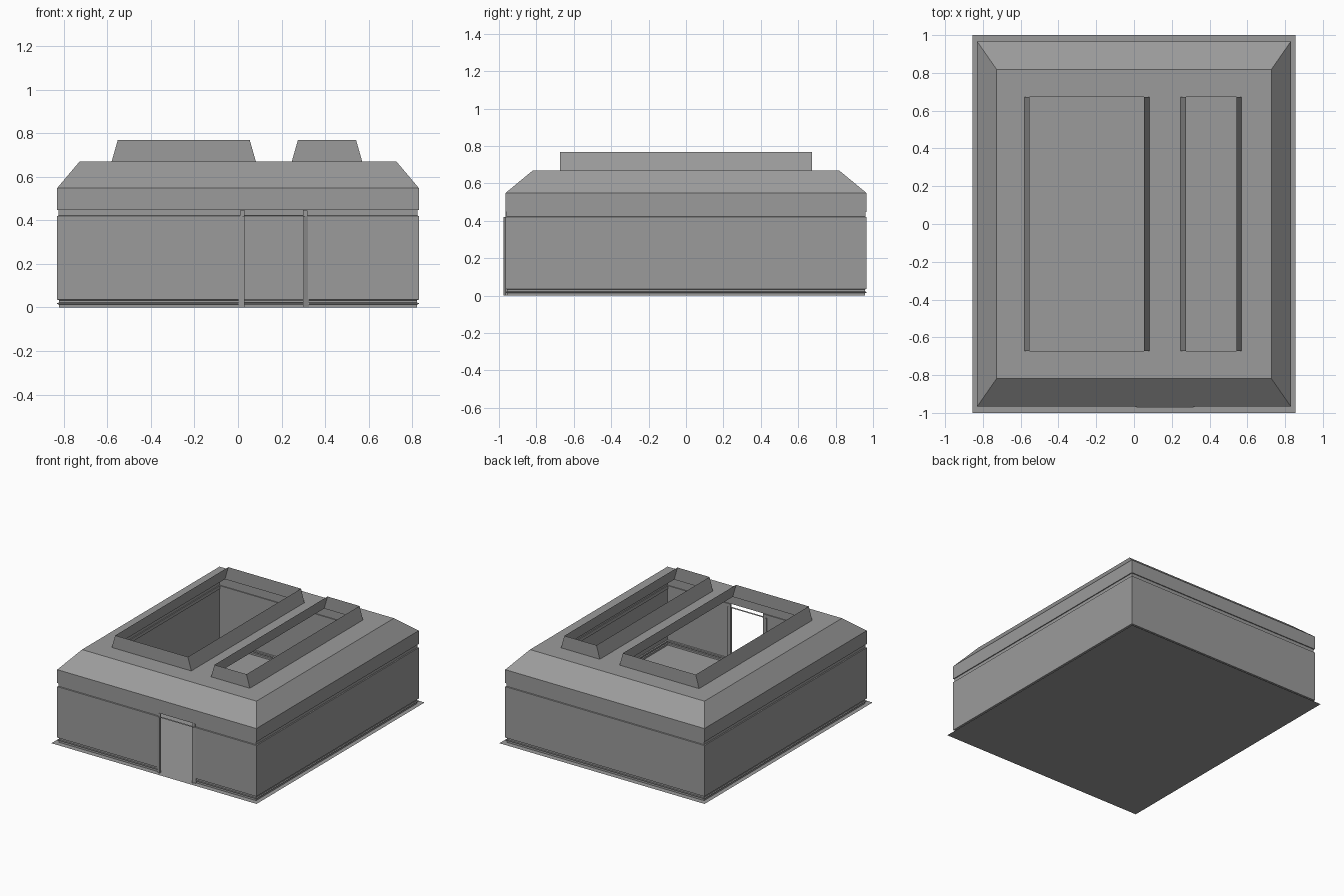
import bpy, bmesh

if "Cube" in bpy.data.objects:
    bpy.data.objects.remove(bpy.data.objects["Cube"])

HX, HY = 0.83, 0.966          # half size of the walls
DOOR = (0.03, 0.298)          # doorway x range
SKY = {"large_skylight": (-0.58, 0.082), "small_skylight": (0.247, 0.57)}
SKY_Y, ROOF_Z, SKY_Z = 0.673, 0.67, 0.768

# Dark grey for the whole building
grey = bpy.data.materials.new("dark_grey")
grey.diffuse_color = (0.33, 0.33, 0.33, 1)
grey.use_nodes = True
grey.node_tree.nodes["Principled BSDF"].inputs["Base Color"].default_value = grey.diffuse_color


def finish(name, bm):
    bmesh.ops.remove_doubles(bm, verts=bm.verts, dist=1e-5)
    me = bpy.data.meshes.new(name)
    bm.to_mesh(me)
    bm.free()
    me.materials.append(grey)
    ob = bpy.data.objects.new(name, me)
    bpy.context.collection.objects.link(ob)
    return ob


def loft(name, rings, skip=(), cap=False):
    """Join closed rings of points; skip side numbers to leave openings."""
    bm = bmesh.new()
    rows = [[bm.verts.new(p) for p in r] for r in rings]
    n = len(rows[0])
    for a, b in zip(rows, rows[1:]):
        for i in range(n):
            if i not in skip:
                j = (i + 1) % n
                bm.faces.new((a[i], a[j], b[j], b[i]))
    if cap:
        bm.faces.new(rows[0][::-1])
        bm.faces.new(rows[-1])
    return finish(name, bm)


def rect(x0, x1, y0, y1, z):
    return [(x0, y0, z), (x1, y0, z), (x1, y1, z), (x0, y1, z)]


def grid(name, xs, ys, z, hole=lambda x, y: False):
    """Flat sheet cut into cells, leaving out cells whose centre is in a hole."""
    bm = bmesh.new()
    for x0, x1 in zip(xs, xs[1:]):
        for y0, y1 in zip(ys, ys[1:]):
            if not hole((x0 + x1) / 2, (y0 + y1) / 2):
                bm.faces.new([bm.verts.new(p) for p in rect(x0, x1, y0, y1, z)])
    return finish(name, bm)


# Ground slab sheet, also the interior floor
grid("base_plate", (-0.855, 0.855), (-1, 1), 0)

# Thin walls with stepped plinth and shadow groove; doorway in the front side
wall_profile = [(0.008, 0), (0.008, 0.013), (0, 0.016), (0, 0.02), (0.008, 0.022),
                (0.008, 0.033), (0, 0.036), (0, 0.42), (0.007, 0.422),
                (0.007, 0.447), (0, 0.447)]
rings = []
for d, z in wall_profile:
    x, y = HX - d, HY - d
    rings.append([(-x, -y, z), (DOOR[0], -y, z), (DOOR[1], -y, z),
                  (x, -y, z), (x, y, z), (-x, y, z)])
loft("walls", rings, skip=(1,))

# Roof band and sloping edge
loft("roof_edge", [rect(-HX, HX, -HY, HY, 0.447), rect(-HX, HX, -HY, HY, 0.548),
                   rect(-0.727, 0.727, -0.818, 0.818, ROOF_Z)])

# Flat roof with two skylight openings
xs = [-0.727] + [x for r in SKY.values() for x in r] + [0.727]
grid("roof_top", xs, [-0.818, -SKY_Y, SKY_Y, 0.818], ROOF_Z,
     lambda x, y: abs(y) < SKY_Y and any(a < x < b for a, b in SKY.values()))

# Open skylight surrounds, sloping on the long sides
for name, (a, b) in SKY.items():
    loft(name, [rect(a, b, -SKY_Y, SKY_Y, ROOF_Z),
                rect(a + 0.028, b - 0.028, -SKY_Y, SKY_Y, SKY_Z)])

# Door jambs with slanted outer side and a small block on top
for name, inner, s in (("left_jamb", DOOR[0], -1), ("right_jamb", DOOR[1], 1)):
    outline = [(inner, -0.975), (inner + s * 0.006, -0.975),
               (inner + s * 0.028, -0.964), (inner + s * 0.028, -0.958), (inner, -0.958)]
    if s < 0:
        outline.reverse()
    loft(name, [[(x, y, z) for x, y in outline] for z in (0, 0.42)], cap=True)
    x0, x1 = sorted((inner, inner + s * 0.02))
    loft(name + "_block", [rect(x0, x1, -0.966, -0.958, z) for z in (0.42, 0.446)], cap=True)

# Thin door head between the jambs
grid("door_head", DOOR, (-0.975, -0.958), 0.42)
